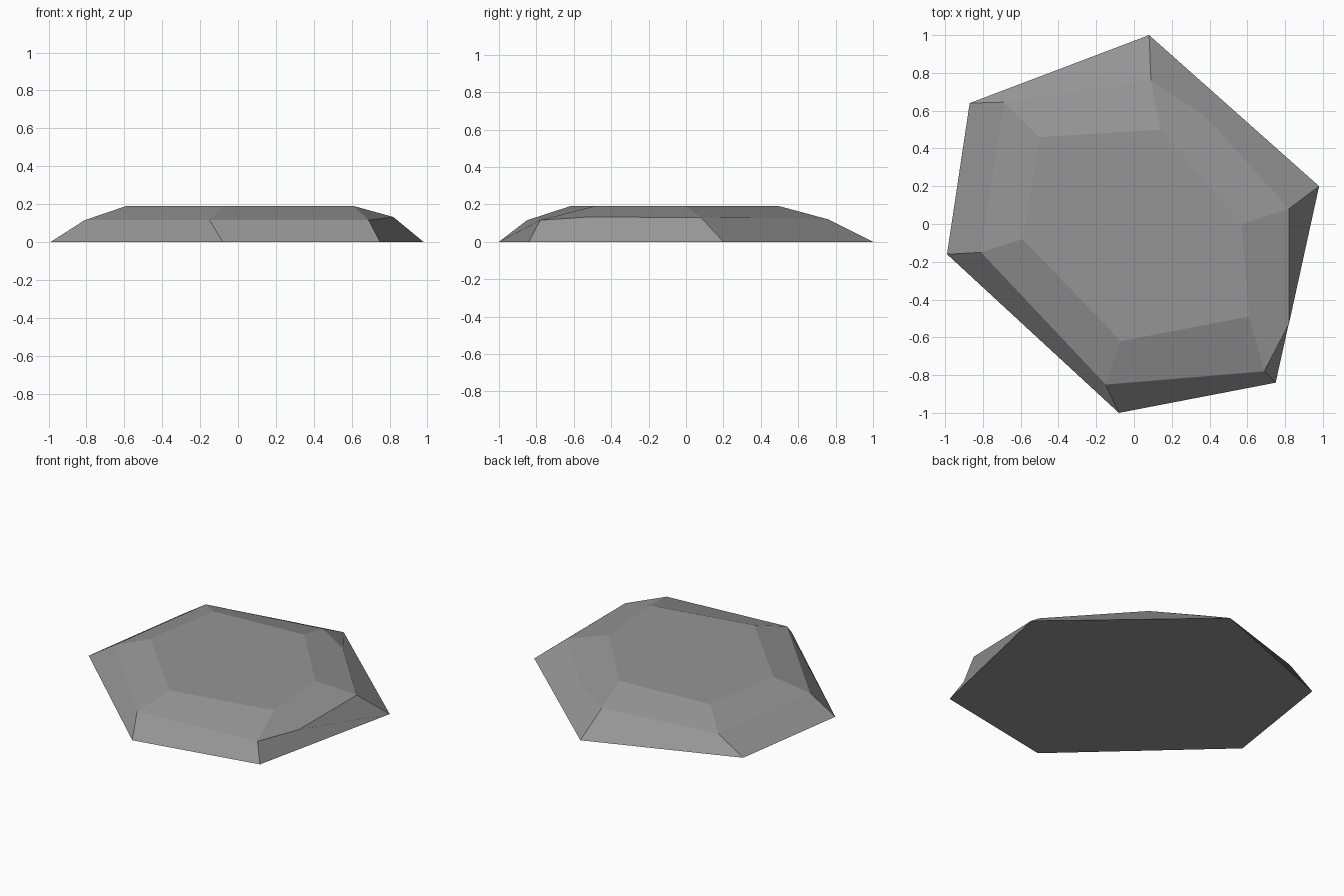
import bpy, bmesh, math

cube = bpy.data.objects.get("Cube")
if cube:
    bpy.data.objects.remove(cube)

# Stone colour
stone = bpy.data.materials.new("stone_grey")
stone.use_nodes = True
colour = (0.3, 0.3, 0.3, 1)
stone.diffuse_color = colour
stone.node_tree.nodes["Principled BSDF"].inputs["Base Color"].default_value = colour

# Corner outlines, counter-clockwise from the back tip
base = [(0.08, 1, 0), (-0.87, 0.64, 0), (-0.99, -0.16, 0),
        (-0.08, -1, 0), (0.75, -0.84, 0), (0.98, 0.2, 0)]
shoulder = [(0.09, 0.76, 0.12), (-0.69, 0.645, 0.115), (-0.81, -0.15, 0.115),
            (-0.15, -0.85, 0.115), (0.69, -0.78, 0.115), (0.82, 0.08, 0.13)]
crown = [(0.14, 0.5, 0.19), (-0.5, 0.46, 0.19), (-0.59, -0.08, 0.19),
         (-0.07, -0.62, 0.19), (0.61, -0.49, 0.19), (0.57, 0, 0.19)]
# Chipped points part-way along two shoulder edges
chips = {4: (0.82, -0.53, 0.132), 5: (0.37, 0.58, 0.127)}

bm = bmesh.new()
low, mid, top = [[bm.verts.new(p) for p in ring] for ring in (base, shoulder, crown)]
chip = {i: bm.verts.new(p) for i, p in chips.items()}

# Sloping sides: a steep lower band and a shallow upper band
for i in range(len(base)):
    j = (i + 1) % len(base)
    extra = [chip[i]] if i in chip else []
    bm.faces.new([low[i], low[j], mid[j]] + extra + [mid[i]])
    bm.faces.new([mid[i]] + extra + [mid[j], top[j], top[i]])

# Flat crown and underside
bm.faces.new(top)
bm.faces.new(low[::-1])
bmesh.ops.recalc_face_normals(bm, faces=bm.faces)

mesh = bpy.data.meshes.new("flat_stone")
bm.to_mesh(mesh)
bm.free()
mesh.materials.append(stone)
slab = bpy.data.objects.new("flat_stone", mesh)
bpy.context.collection.objects.link(slab)

# Soft facets with sharp outer edges
bpy.context.view_layer.objects.active = slab
slab.select_set(True)
bpy.ops.object.shade_smooth_by_angle(angle=math.radians(8))
